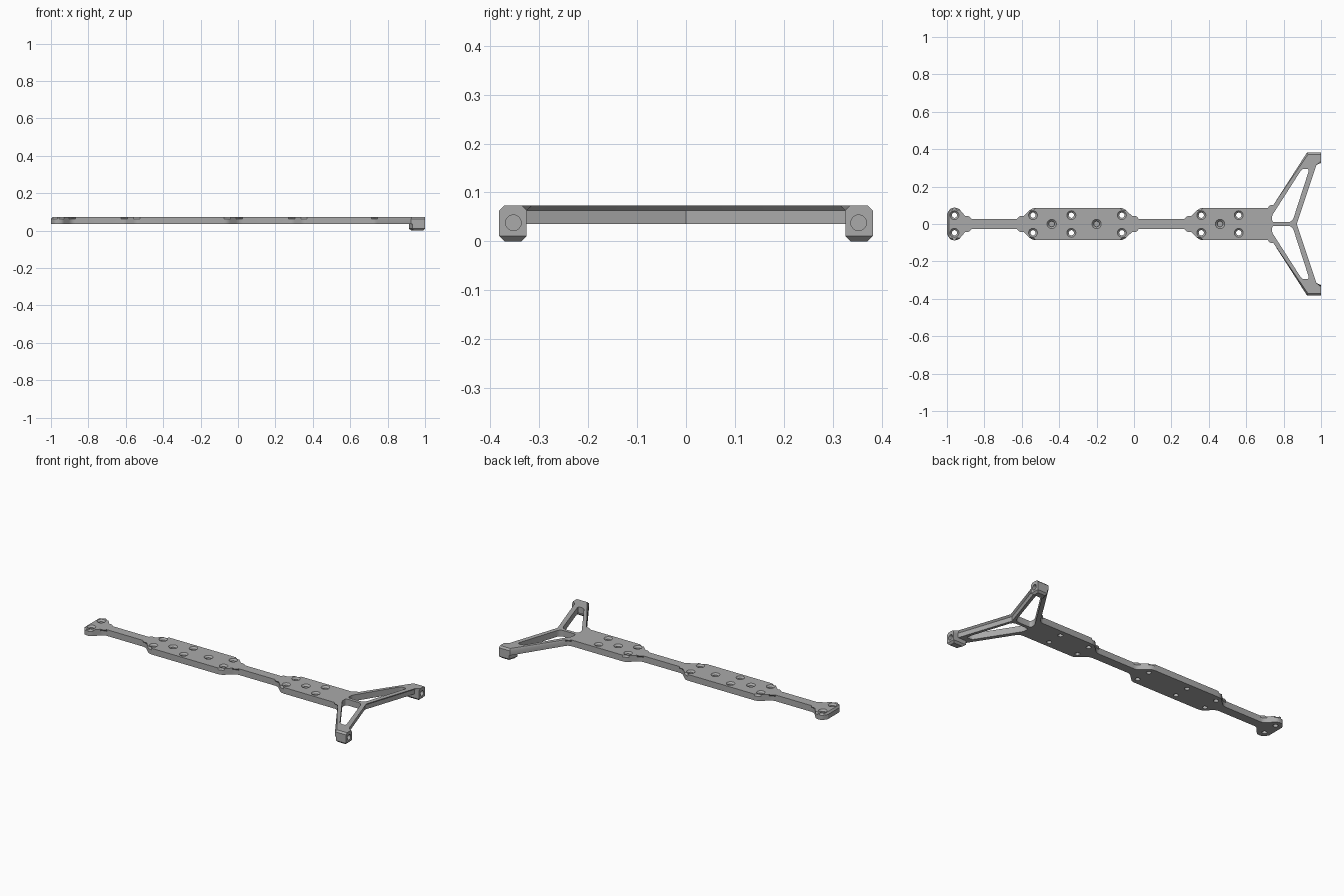
import bpy
import bmesh
from math import cos, sin, pi
from mathutils import Matrix, Vector

default = bpy.data.objects.get("Cube")
if default:
    bpy.data.objects.remove(default)

TOP, BASE = 0.073, 0.035

grey = bpy.data.materials.new("plain grey")
grey.use_nodes = True
colour = (0.40, 0.40, 0.40, 1)
grey.diffuse_color = colour
grey.node_tree.nodes["Principled BSDF"].inputs["Base Color"].default_value = colour


def new_object(name, bm):
    bmesh.ops.recalc_face_normals(bm, faces=bm.faces)
    mesh = bpy.data.meshes.new(name)
    bm.to_mesh(mesh)
    bm.free()
    mesh.materials.append(grey)
    obj = bpy.data.objects.new(name, mesh)
    bpy.context.collection.objects.link(obj)
    return obj


def rounded(points, radius, steps=4):
    """Round every corner of a closed 2D polygon."""
    pts = [Vector(p) for p in points]
    result = []
    for i, p in enumerate(pts):
        a, b = pts[i - 1] - p, pts[(i + 1) % len(pts)] - p
        cut = min(radius, a.length * 0.4, b.length * 0.4)
        start, end = p + a.normalized() * cut, p + b.normalized() * cut
        for k in range(steps + 1):
            t = k / steps
            result.append(start * (1 - t) ** 2 + p * 2 * t * (1 - t) + end * t * t)
    return result


def prism(bm, points, z0, z1):
    low = [bm.verts.new((x, y, z0)) for x, y in points]
    high = [bm.verts.new((x, y, z1)) for x, y in points]
    bm.faces.new(low[::-1])
    bm.faces.new(high)
    for i in range(len(low)):
        j = (i + 1) % len(low)
        bm.faces.new((low[i], low[j], high[j], high[i]))


def chamfer(bm, z, size, keep_ends=False):
    """Bevel the rim at height z, optionally leaving the tip faces square."""
    rim = [e for e in bm.edges if all(abs(v.co.z - z) < 1e-5 for v in e.verts)
           and not (keep_ends and all(v.co.x > 0.999 for v in e.verts))]
    bmesh.ops.bevel(bm, geom=rim, offset=size, segments=1, affect='EDGES')


def lathe(bm, profile, matrix, sides=24):
    """Closed solid turned about the local z axis."""
    rings = [[bm.verts.new(matrix @ Vector((r * cos(2 * pi * k / sides),
                                            r * sin(2 * pi * k / sides), z)))
              for k in range(sides)] for r, z in profile]
    bm.faces.new(rings[0][::-1])
    bm.faces.new(rings[-1])
    for a, b in zip(rings, rings[1:]):
        for k in range(sides):
            j = (k + 1) % sides
            bm.faces.new((a[k], a[j], b[j], b[k]))


def combine(target, tool, operation):
    mod = target.modifiers.new(operation.lower(), 'BOOLEAN')
    mod.operation, mod.solver, mod.object = operation, 'EXACT', tool
    bpy.context.view_layer.objects.active = target
    bpy.ops.object.modifier_apply(modifier=mod.name)
    bpy.data.objects.remove(tool)


# Spine plate outline: body pads, narrow links and forked arms
body = [(-1, 0.055), (-0.98, 0.087), (-0.94, 0.087), (-0.89, 0.028),
        (-0.605, 0.028), (-0.545, 0.086), (-0.055, 0.086), (0.005, 0.028),
        (0.29, 0.028), (0.35, 0.086), (0.735, 0.086), (0.925, 0.382)]
tip = [(1, 0.382), (1, 0.326), (0.968, 0.326)]
half = rounded(body, 0.02, 3)
# the first and last corners stay sharp
half = [Vector(body[0])] + half[4:-4] + [Vector(body[-1])] + [Vector(p) for p in tip]
outline = half + [Vector((0.86, 0))] + [Vector((p.x, -p.y)) for p in reversed(half)]
bm = bmesh.new()
prism(bm, outline[::-1], BASE, TOP)
chamfer(bm, TOP, 0.01, keep_ends=True)
plate = new_object("spine_plate", bm)

# Feet under the arm tips
for side in (1, -1):
    bm = bmesh.new()
    foot = [(0.913, 0.326), (0.932, 0.382), (1, 0.382), (1, 0.326)]
    prism(bm, [(x, y * side) for x, y in foot], 0, 0.055)
    chamfer(bm, 0, 0.011)
    combine(plate, new_object("foot", bm), 'UNION')

# Openings between the arms
opening = rounded([(0.738, 0.01), (0.846, 0.01), (0.938, 0.295),
                   (0.898, 0.295), (0.738, 0.045)], 0.025, 5)
bm = bmesh.new()
for side in (1, -1):
    prism(bm, [(x, y * side) for x, y in opening], 0.01, 0.1)
combine(plate, new_object("arm_openings", bm), 'DIFFERENCE')

# Countersunk through holes, blind centre sockets and end bores
bm = bmesh.new()
through = [(0.014, 0.02), (0.014, 0.063), (0.025, 0.074)]
socket = [(0.015, 0.05), (0.015, 0.063), (0.026, 0.074)]
bore = [(0.016, -0.04), (0.016, 0.01)]
for side in (1, -1):
    for x in (-0.96, -0.54, -0.335, -0.065, 0.36, 0.56):
        lathe(bm, through, Matrix.Translation((x, 0.047 * side, 0)))
    lathe(bm, bore, Matrix.Translation((1, 0.353 * side, 0.038)) @ Matrix.Rotation(pi / 2, 4, 'Y'))
for x in (-0.44, -0.2, 0.46):
    lathe(bm, socket, Matrix.Translation((x, 0, 0)))
combine(plate, new_object("bolt_holes", bm), 'DIFFERENCE')

# Crisp chamfers with smooth rounded corners
bpy.ops.object.select_all(action='DESELECT')
plate.select_set(True)
bpy.context.view_layer.objects.active = plate
bpy.ops.object.shade_smooth_by_angle(angle=0.5)
